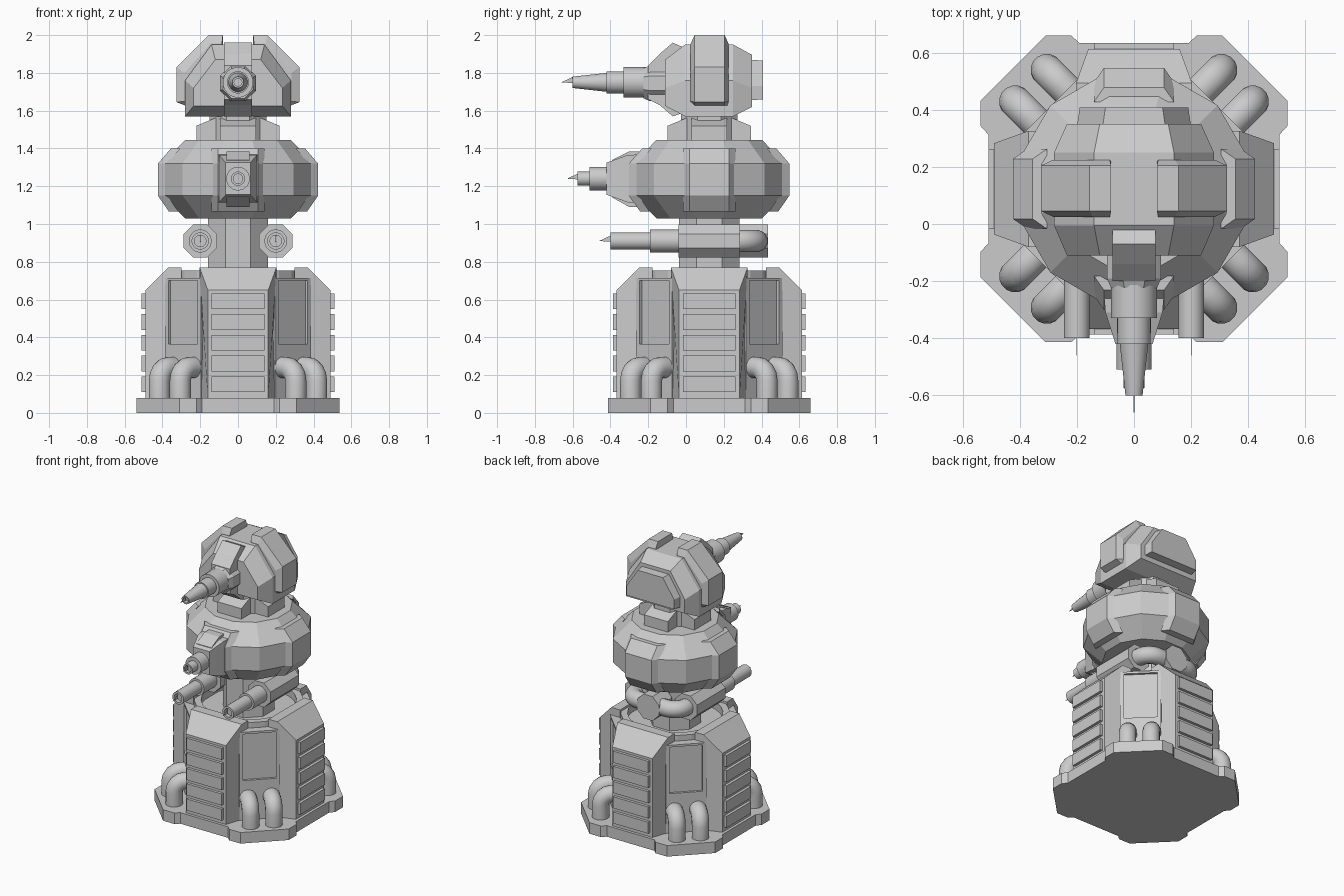
import bpy, bmesh
from math import pi, sin, cos, radians
from mathutils import Vector, Matrix

if "Cube" in bpy.data.objects:
    bpy.data.objects.remove(bpy.data.objects["Cube"])

CY = 0.123                      # tower axis position along y
AXIS = Matrix.Translation((0, CY, 0))


def turned(angle):
    """Frame whose local -y points outward at the given turn around the tower."""
    return AXIS @ Matrix.Rotation(angle, 4, 'Z')


def loft(name, rings, m=Matrix(), loop=False, smooth=False):
    """Skin a list of equal-length point rings."""
    bm = bmesh.new()
    vs = [[bm.verts.new(m @ Vector(p)) for p in r] for r in rings]
    n = len(rings[0])
    for a, b in list(zip(vs, vs[1:])) + ([(vs[-1], vs[0])] if loop else []):
        for i in range(n):
            bm.faces.new((a[i], a[(i + 1) % n], b[(i + 1) % n], b[i]))
    if not loop:
        bm.faces.new(vs[0])
        bm.faces.new(vs[-1])
    bmesh.ops.recalc_face_normals(bm, faces=bm.faces)
    me = bpy.data.meshes.new(name)
    bm.to_mesh(me)
    bm.free()
    if smooth:
        me.shade_smooth()
        me.set_sharp_from_angle(angle=radians(35))
    ob = bpy.data.objects.new(name, me)
    bpy.context.collection.objects.link(ob)
    return ob


def ngon(apothem, n, z):
    r = apothem / cos(pi / n)
    return [(r * cos(2 * pi * (i + .5) / n), r * sin(2 * pi * (i + .5) / n), z) for i in range(n)]


def turn_z(name, prof, n, m=AXIS, **k):
    return loft(name, [ngon(r, n, z) for r, z in prof], m, **k)


def turn_y(name, prof, x, z, n=20, **k):
    """Revolve (radius, y) steps around a line along y."""
    return loft(name, [[(x + p[0], y, z + p[1]) for p in ngon(r, n, 0)] for r, y in prof], **k)


def slab(name, yz, w, m=Matrix()):
    """Extrude a (y, z) profile across x."""
    return loft(name, [[(s * w, y, z) for y, z in yz] for s in (-1, 1)], m)


def box(name, x0, x1, y0, y1, z0, z1, m=Matrix()):
    return loft(name, [[(x0, y0, z), (x1, y0, z), (x1, y1, z), (x0, y1, z)] for z in (z0, z1)], m)


def tube(name, path, r, normal, m=Matrix(), n=16):
    """Round pipe along a flat path; normal is perpendicular to the path's plane."""
    pts, u = [Vector(p) for p in path], Vector(normal)
    rings = []
    for i, p in enumerate(pts):
        t = (pts[min(i + 1, len(pts) - 1)] - pts[max(i - 1, 0)]).normalized()
        v = t.cross(u)
        rings.append([p + u * a + v * b for a, b, _ in ngon(r, n, 0)])
    return loft(name, rings, m, smooth=True)


def spike(name, x, y, z):
    """Thin blade on a muzzle."""
    loft(name, [[(x + s, y, z + .028), (x + s, y - .06, z), (x + s, y, z - .004)] for s in (-.001, .001)])


# base plate with protruding corner pads
quarter = [(.19, -.51), (.22, -.537), (.31, -.537), (.537, -.31), (.537, -.22), (.51, -.19)]
plate = []
for k in range(4):
    rot = Matrix.Rotation(k * pi / 2, 4, 'Z')
    plate += [rot @ Vector((x, y, 0)) for x, y in quarter]
loft("base_plate", [[p + Vector((0, 0, z)) for p in plate] for z in (0, .08)], AXIS)

# lower tower core and top rim
turn_z("tower_core", [(.395, .07), (.395, .70)], 8)
turn_z("tower_rim", [(.355, .68), (.355, .755), (.31, .755), (.31, .68)], 24, loop=True)

# buttress columns with splayed flanks and louvres
column = [(.36, .07), (.49, .07), (.49, .65), (.37, .77), (.30, .77), (.30, .65)]
for k in range(4):
    m = turned(k * pi / 2)
    loft("column", [[(s * (.16 + max(0, .49 - max(d, .37)) * .36), -d, z) for d, z in column]
                    for s in (-1, 1)], m)
    for i in range(5):
        z = .11 + i * .11
        box("louvre", -.14, .14, -.51, -.48, z, z + .083, m)

# diagonal walls: recessed panel surround and a pair of elbow pipes
for k in range(4):
    m = turned(pi / 4 + k * pi / 2)
    for s in (-1, 1):
        box("wall_side", *sorted((s * .11, s * .135)), -.412, -.38, .07, .715, m)
    box("wall_lower", -.11, .11, -.412, -.38, .07, .365, m)
    box("wall_upper", -.11, .11, -.412, -.35, .70, .715, m)
    for s in (-1, 1):
        bend = [(-.44 - .07 * sin(a * pi / 8), .17 + .07 * cos(a * pi / 8)) for a in range(5)]
        path = [(s * .078, y, z) for y, z in [(-.38, .24)] + bend + [(-.51, .07)]]
        tube("elbow_pipe", path, .056, (1, 0, 0), m)

# neck between tower and middle turret
turn_z("lower_neck", [(.16, .69), (.16, 1.04)], 8)

# twin side guns joined by pipes to a rear drum
for s in (-1, 1):
    x = s * .2
    turn_y("side_gun_housing", [(.088, -.04), (.088, .285)], x, .91, 8)
    turn_y("side_gun_barrel", [(.06, -.03), (.06, -.19), (.045, -.19), (.045, -.40),
                               (.03, -.40), (.03, -.37)], x, .91, smooth=True)
    spike("side_gun_blade", x, -.40, .91)
    arc = [(s * (.11 + .09 * cos(a * pi / 12)), .285 + .09 * sin(a * pi / 12), .91) for a in range(7)]
    tube("rear_pipe", [(x, .25, .91)] + arc + [(0, .375, .91)], .057, (0, 0, 1))
turn_y("rear_drum", [(.088, .285), (.088, .435)], 0, .91, 8)

# middle turret shell, its four raised ribs and the collar under the head
turn_z("middle_turret", [(.28, 1.03), (.40, 1.15), (.40, 1.32), (.28, 1.445)], 12)
for k in range(4):
    m = turned(k * pi / 2)
    rib = [(.365, 1.065), (.424, 1.15), (.424, 1.32), (.355, 1.40)]
    loft("turret_rib", [[(w, -d + back, z) for w, back in
                         ((-.105, 0), (.105, 0), (.14, .05), (-.14, .05))]
                        for d, z in rib], m)
    slab("collar_block", [(-.05, 1.43), (-.22, 1.43), (-.22, 1.52), (-.10, 1.57), (-.05, 1.57)], .095, m)
turn_z("upper_neck", [(.15, 1.43), (.15, 1.58)], 8)

# middle gun
cheek = [(-.20, 1.09), (-.30, 1.09), (-.39, 1.14), (-.39, 1.34), (-.30, 1.385), (-.20, 1.385)]
slab("middle_gun_mount", cheek, .06)
loft("middle_gun_shield", [[(sx * w, y, 1.24 + sz * h) for sx, sz in ((-1, -1), (1, -1), (1, 1), (-1, 1))]
                           for y, w, h in ((-.20, .11, .13), (-.31, .10, .125), (-.42, .065, .085))])
turn_y("middle_gun_barrel", [(.062, -.40), (.062, -.51), (.037, -.51), (.037, -.575),
                             (.025, -.575), (.025, -.55)], 0, 1.24, smooth=True)
spike("middle_gun_blade", 0, -.57, 1.24)


def head_ring(y, w, top, z0, z1, zs):
    return [(-w, y, z0), (w, y, z0), (w, y, zs), (top, y, z1), (-top, y, z1), (-w, y, zs)]


# head: chamfered shell lofted front to back
loft("head", [head_ring(-.11, .235, .12, 1.625, 1.87, 1.72), head_ring(-.005, .28, .14, 1.57, 1.95, 1.76),
              head_ring(.25, .28, .14, 1.57, 1.95, 1.76), head_ring(.35, .235, .12, 1.62, 1.895, 1.72)])
loft("head_back_plate", [head_ring(.34, .20, .11, 1.655, 1.87, 1.73),
                         head_ring(.408, .19, .10, 1.66, 1.865, 1.73)])

# arched armour pads over the head shoulders
outer = [(.08, 2.0), (.155, 2.0), (.325, 1.83), (.325, 1.645), (.26, 1.62)]
inner = [(.08, 1.90), (.13, 1.90), (.25, 1.76), (.25, 1.66), (.25, 1.63)]
edge = [(.085, 1.955), (.145, 1.955), (.283, 1.80), (.283, 1.65), (.26, 1.62)]
for s in (-1, 1):
    loft("head_pad", [[(s * o[0], .045, o[1]), (s * o[0], .205, o[1]), (s * e[0], .225, e[1]),
                       (s * i[0], .225, i[1]), (s * i[0], .025, i[1]), (s * e[0], .025, e[1])]
                      for o, e, i in zip(outer, edge, inner)])

# head gun
mount = [(.02, 1.60), (-.07, 1.57), (-.14, 1.63), (-.20, 1.66), (-.20, 1.84), (-.14, 1.90), (-.07, 1.96), (.02, 1.92)]
slab("head_gun_mount", mount, .075)
turn_y("head_gun_collar", [(.095, -.10), (.095, -.19), (.08, -.225)], 0, 1.745, 8)
turn_y("head_gun_barrel", [(.08, -.20), (.08, -.33), (.058, -.33), (.058, -.42), (.05, -.42), (.03, -.60),
                           (.02, -.60), (.02, -.57)], 0, 1.75, smooth=True)
spike("head_gun_blade", 0, -.60, 1.75)
